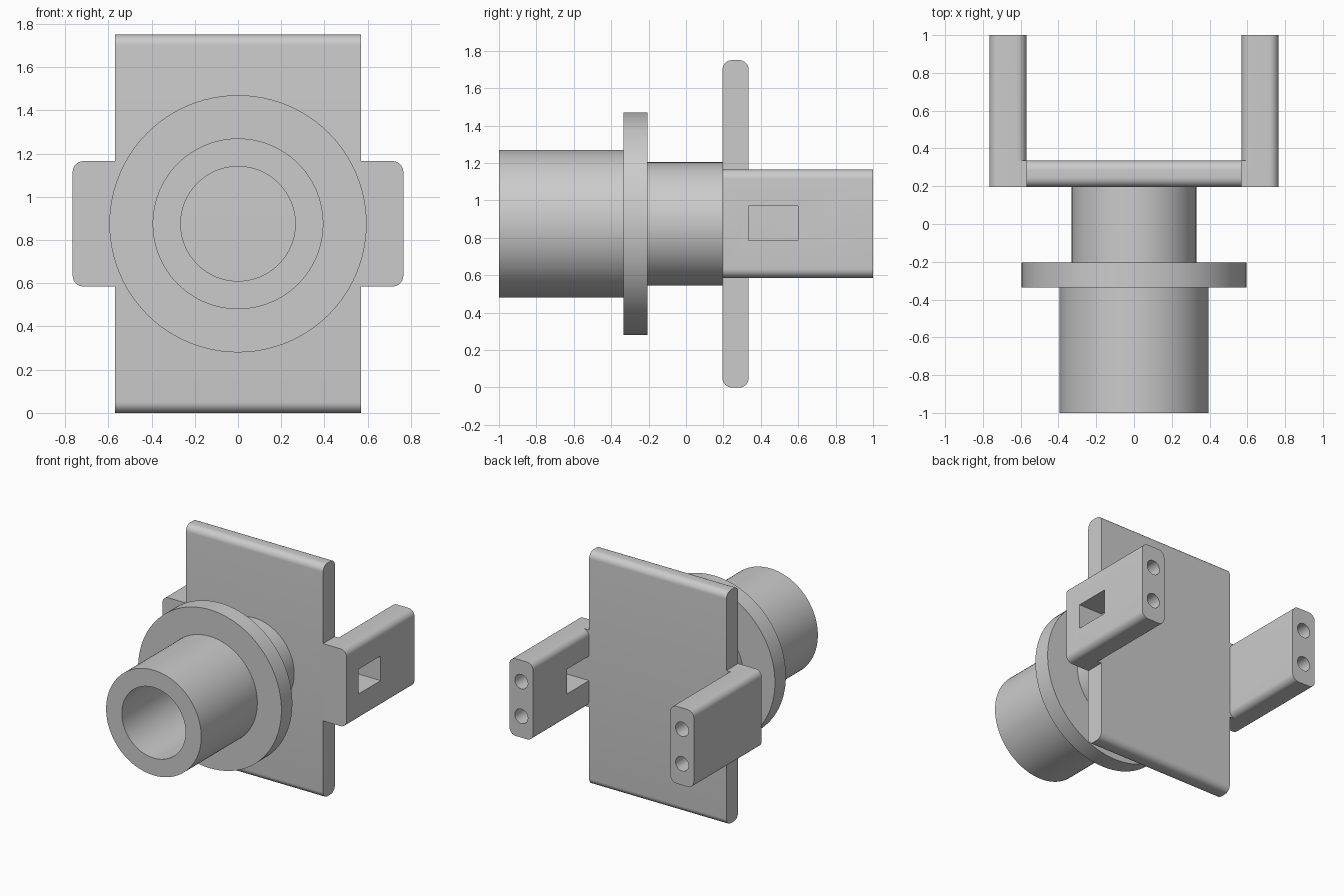
import bpy, bmesh, math
from mathutils import Matrix, Vector

if "Cube" in bpy.data.objects:
    bpy.data.objects.remove(bpy.data.objects["Cube"])

COLOUR = (0.6, 0.6, 0.6, 1)
grey = bpy.data.materials.new("plain grey")
grey.use_nodes = True
grey.diffuse_color = COLOUR
grey.node_tree.nodes["Principled BSDF"].inputs["Base Color"].default_value = COLOUR

MID_Z = 0.875
PLATE_FRONT, PLATE_BACK = 0.195, 0.335
PLATE_HALF = 0.57
ROUND = 0.05


def add_object(name, bm):
    bmesh.ops.recalc_face_normals(bm, faces=bm.faces)
    mesh = bpy.data.meshes.new(name)
    bm.to_mesh(mesh)
    bm.free()
    mesh.materials.append(grey)
    obj = bpy.data.objects.new(name, mesh)
    bpy.context.collection.objects.link(obj)
    return obj


def box(name, low, high, round_axis=None):
    """Box between two corners, with the edges along one axis rounded."""
    low, high = Vector(low), Vector(high)
    bm = bmesh.new()
    bmesh.ops.create_cube(bm, size=1)
    for v in bm.verts:
        v.co = Vector([low[i] if v.co[i] < 0 else high[i] for i in range(3)])
    if round_axis is not None:
        edges = [e for e in bm.edges
                 if abs((e.verts[0].co - e.verts[1].co)[round_axis]) > 0.001]
        bmesh.ops.bevel(bm, geom=edges, offset=ROUND, segments=8,
                        profile=0.5, affect='EDGES')
    return add_object(name, bm)


def rod(name, centre, radius, length):
    """Cylinder lying along y."""
    bm = bmesh.new()
    bmesh.ops.create_cone(bm, cap_ends=True, segments=32, radius1=radius,
                          radius2=radius, depth=length,
                          matrix=Matrix.Translation(centre) @ Matrix.Rotation(math.pi / 2, 4, 'X'))
    return add_object(name, bm)


def combine(obj, other, operation):
    other.hide_render = True
    mod = obj.modifiers.new(other.name, 'BOOLEAN')
    mod.operation, mod.solver, mod.object = operation, 'EXACT', other
    bpy.context.view_layer.objects.active = obj
    bpy.ops.object.modifier_apply(modifier=mod.name)
    bpy.data.objects.remove(other)


def lathe(name, profile, steps=96):
    """Spin (radius, y) points around the y axis."""
    bm = bmesh.new()
    rings = []
    for i in range(steps):
        a = math.tau * i / steps
        rings.append([bm.verts.new((r * math.cos(a), y, MID_Z + r * math.sin(a)))
                      for r, y in profile])
    for i in range(steps):
        here, after = rings[i], rings[(i + 1) % steps]
        for j in range(len(profile)):
            k = (j + 1) % len(profile)
            bm.faces.new((here[j], after[j], after[k], here[k]))
    return add_object(name, bm)


# Upright plate with rounded top and bottom edges
parts = [box("back_plate", (-PLATE_HALF, PLATE_FRONT, 0),
             (PLATE_HALF, PLATE_BACK, 2 * MID_Z), round_axis=0)]

# Hollow stepped tube with its flange
parts.append(lathe("flanged_tube", [
    (0.265, 0.2), (0.265, -1), (0.395, -1), (0.395, -0.335), (0.595, -0.335),
    (0.595, -0.205), (0.33, -0.205), (0.33, 0.2)]))

# Side arms: square joint against the plate, two bores in each end
ARM_IN, ARM_OUT, ARM_HALF = PLATE_HALF, 0.765, 0.29
for side, name in ((1, "left_arm"), (-1, "right_arm")):
    def span(a, b):
        return sorted((side * a, side * b))
    x0, x1 = span(ARM_IN, ARM_OUT)
    arm = box(name, (x0, PLATE_FRONT, MID_Z - ARM_HALF),
              (x1, 1, MID_Z + ARM_HALF), round_axis=1)
    j0, j1 = span(ARM_IN, ARM_IN + 0.09)
    combine(arm, box("joint", (j0, PLATE_FRONT, MID_Z - ARM_HALF),
                     (j1, PLATE_BACK, MID_Z + ARM_HALF)), 'UNION')
    for dz in (-0.13, 0.13):
        centre = (side * (ARM_IN + ARM_OUT) / 2, 1, MID_Z + dz)
        combine(arm, rod("bore", centre, 0.054, 0.5), 'DIFFERENCE')
    # Rectangular window through the left arm only
    if side > 0:
        combine(arm, box("window", (0.5, PLATE_BACK, 0.785), (0.85, 0.6, 0.97)),
                'DIFFERENCE')
    parts.append(arm)

# Smooth round surfaces, crisp edges
bpy.ops.object.select_all(action='DESELECT')
for obj in parts:
    obj.select_set(True)
bpy.context.view_layer.objects.active = parts[0]
bpy.ops.object.shade_smooth_by_angle(angle=math.radians(30))
